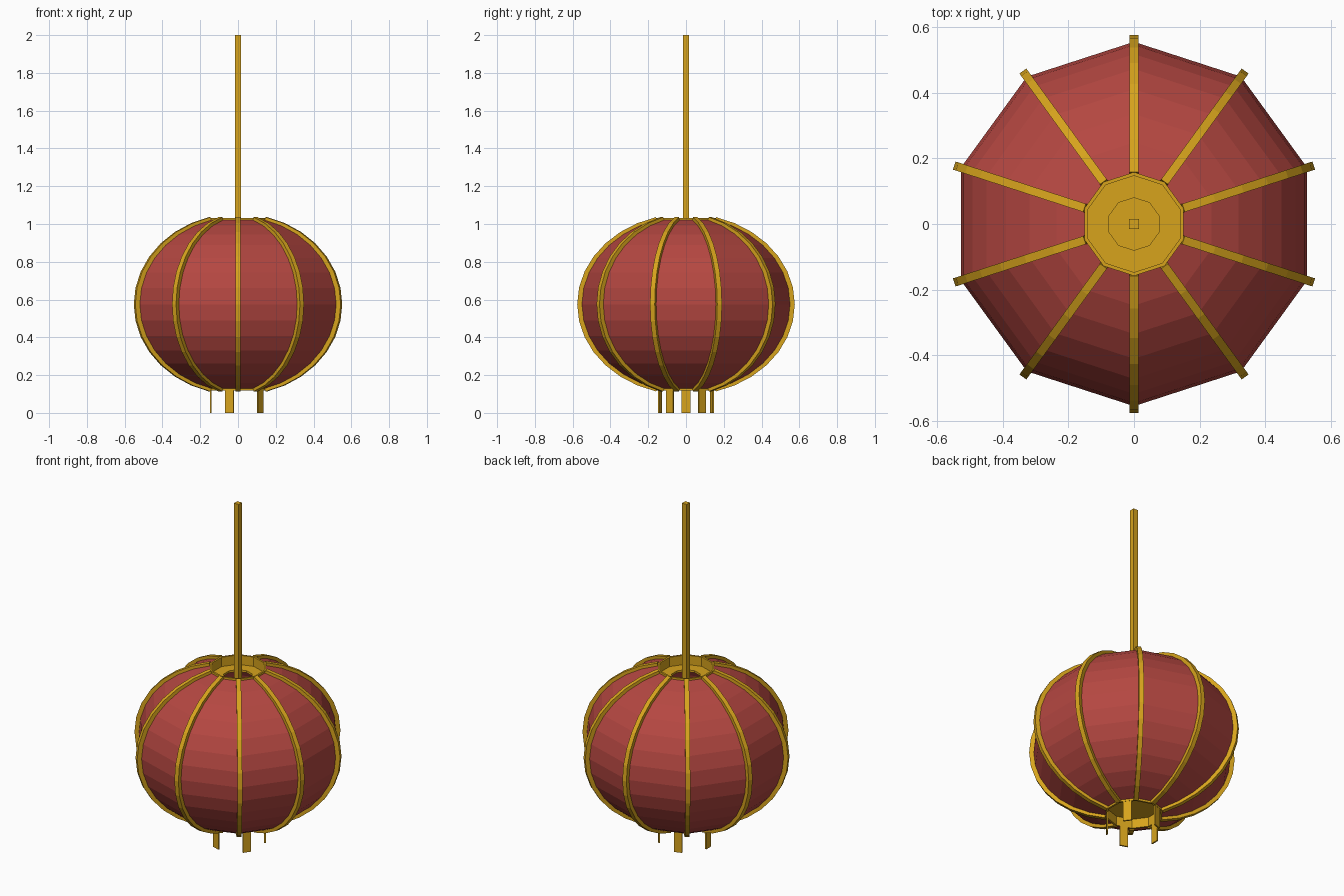
import bpy, bmesh, math
from mathutils import Matrix, Vector

if "Cube" in bpy.data.objects:
    bpy.data.objects.remove(bpy.data.objects["Cube"])

SIDES = 10
MID_Z = 0.575
END = math.radians(74)      # latitude where the globe is cut off
STEPS = 14


def material(name, rgb):
    m = bpy.data.materials.new(name)
    m.diffuse_color = (*rgb, 1)
    m.use_nodes = True
    m.node_tree.nodes["Principled BSDF"].inputs["Base Color"].default_value = m.diffuse_color
    return m


RED = material("lantern red", (0.46, 0.063, 0.053))
GOLD = material("gold", (0.68, 0.37, 0.012))


def finish(name, bm, mat, recalc=True):
    if recalc:
        bmesh.ops.recalc_face_normals(bm, faces=bm.faces)
    me = bpy.data.meshes.new(name)
    bm.to_mesh(me)
    bm.free()
    me.materials.append(mat)
    ob = bpy.data.objects.new(name, me)
    bpy.context.collection.objects.link(ob)
    return ob


def lathe(name, profile, mat, closed=False):
    """Ten-sided revolve of (radius, z) points; corners lie on the ribs."""
    bm = bmesh.new()
    rings = []
    for r, z in profile:
        if r == 0:
            rings.append([bm.verts.new((0, 0, z))] * SIDES)
            continue
        angles = [math.radians(18 + 36 * i) for i in range(SIDES)]
        rings.append([bm.verts.new((r * math.cos(a), r * math.sin(a), z)) for a in angles])
    pairs = list(zip(rings, rings[1:]))
    if closed:
        pairs.append((rings[-1], rings[0]))
    for lo, hi in pairs:
        for i in range(SIDES):
            j = (i + 1) % SIDES
            quad = [lo[i], lo[j], hi[j], hi[i]]
            bm.faces.new(list(dict.fromkeys(quad)))
    return finish(name, bm, mat)


def box(name, size, centre, mat, angle=0):
    bm = bmesh.new()
    m = (Matrix.Rotation(angle, 4, 'Z') @ Matrix.Translation(Vector(centre))
         @ Matrix.Diagonal((*size, 1)))
    bmesh.ops.create_cube(bm, size=1, matrix=m)
    return finish(name, bm, mat)


def arc(a, c):
    ts = [-END + 2 * END * i / STEPS for i in range(STEPS + 1)]
    return [(a * math.cos(t), MID_Z + c * math.sin(t)) for t in ts]


# Paper globe
lathe("paper_globe", arc(0.555, 0.465), RED)

# Ribs along the globe corners
outer, inner = arc(0.576, 0.480), arc(0.545, 0.455)
for k in range(SIDES):
    bm = bmesh.new()
    spin = Matrix.Rotation(math.radians(18 + 36 * k), 4, 'Z')
    loops = []
    for (ro, zo), (ri, zi) in zip(outer, inner):
        section = [(ro, -0.013, zo), (ro, 0.013, zo), (ri, 0.013, zi), (ri, -0.013, zi)]
        loops.append([bm.verts.new(spin @ Vector(p)) for p in section])
    for lo, hi in zip(loops, loops[1:]):
        for i in range(4):
            j = (i + 1) % 4
            bm.faces.new((lo[i], lo[j], hi[j], hi[i]))
    bm.faces.new(loops[0])
    bm.faces.new(loops[-1])
    finish(f"rib_{k + 1}", bm, GOLD)

# Top collar with a recessed shelf and an open centre
lathe("top_collar", [(0.158, 0.965), (0.158, 1.032), (0.147, 1.032),
                     (0.147, 0.977), (0.08, 0.977), (0.08, 0.965)], GOLD, closed=True)

# Bottom collar closed by a recessed plate
lathe("bottom_collar", [(0, 0.185), (0.158, 0.185), (0.158, 0.118),
                        (0.147, 0.118), (0.147, 0.173), (0, 0.173)], GOLD)

# Hanging rod
box("hanging_rod", (0.03, 0.03, 1.82), (0, 0, 1.09), GOLD)

# Five hanging tabs under the bottom collar
for k in range(5):
    box(f"hanging_tab_{k + 1}", (0.009, 0.046, 0.125), (0.1445, 0, 0.0625), GOLD,
        math.radians(36 + 72 * k))
